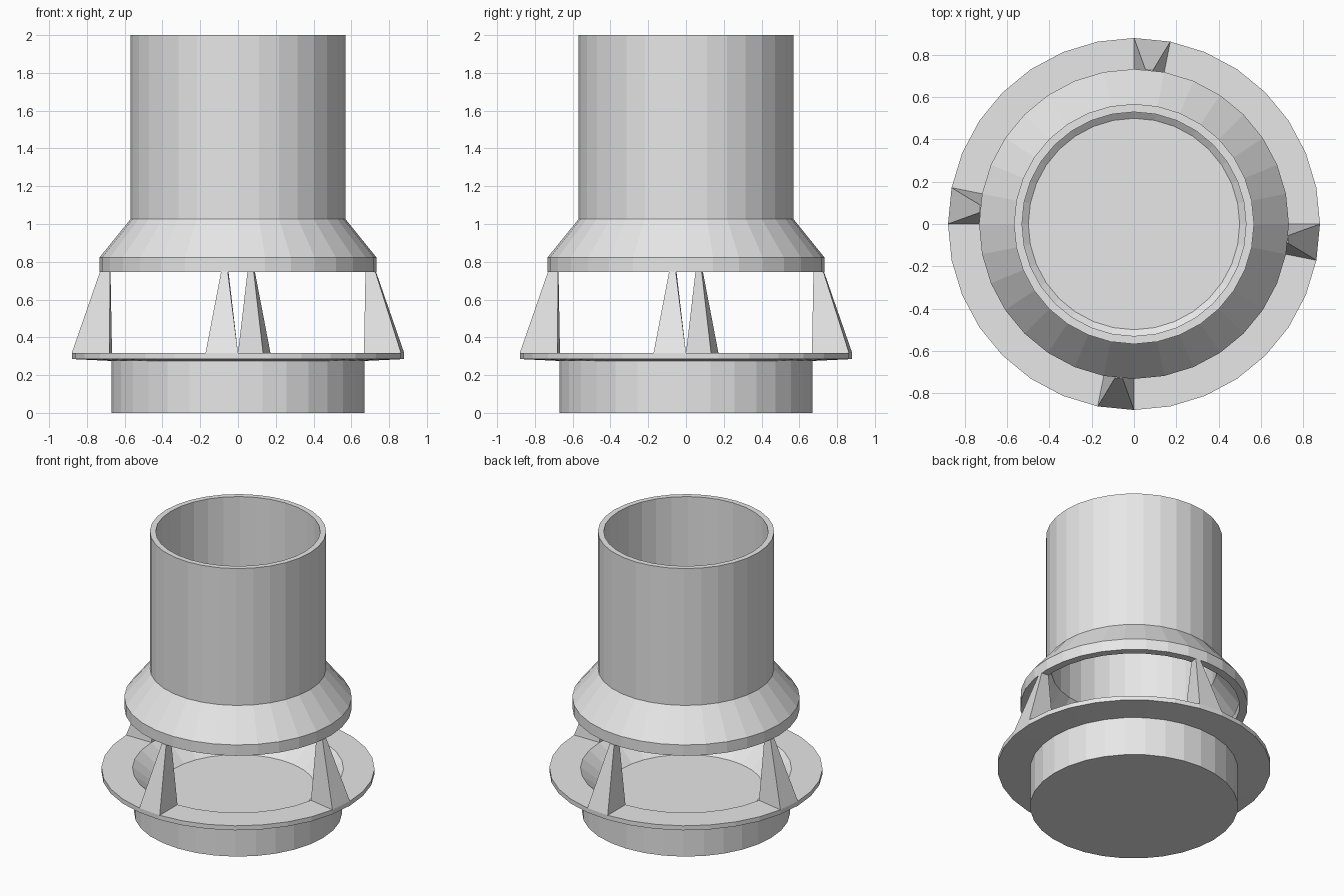
import bpy
from math import sin, cos, radians, tau

SIDES = 32
STEP = tau / SIDES

cube = bpy.data.objects.get("Cube")
if cube:
    bpy.data.objects.remove(cube)

grey = bpy.data.materials.new("light grey")
grey.use_nodes = True
colour = (0.8, 0.8, 0.8, 1)
grey.diffuse_color = colour
grey.node_tree.nodes["Principled BSDF"].inputs["Base Color"].default_value = colour


def ring_point(radius, angle, z):
    """Point at an angle measured clockwise from the back."""
    return (radius * sin(angle), radius * cos(angle), z)


def add_object(name, verts, faces):
    mesh = bpy.data.meshes.new(name)
    mesh.from_pydata(verts, [], faces)
    mesh.materials.append(grey)
    obj = bpy.data.objects.new(name, mesh)
    bpy.context.collection.objects.link(obj)
    return obj


def lathe(name, profile, closed):
    """Spin a profile, given counter-clockwise; an open one gets end caps."""
    n = len(profile)
    verts = [ring_point(r, i * STEP, z) for i in range(SIDES) for r, z in profile]
    faces = []
    for i in range(SIDES):
        a, b = i * n, (i + 1) % SIDES * n
        for j in range(n if closed else n - 1):
            k = (j + 1) % n
            faces.append((a + j, a + k, b + k, b + j))
    if not closed:
        faces.append([i * n for i in range(SIDES)])
        faces.append([i * n + n - 1 for i in reversed(range(SIDES))])
    return add_object(name, verts, faces)


# Base cup with a wide flange and a shallow tapered bowl
lathe("base_cup", [(0.67, 0), (0.67, 0.275), (0.88, 0.285), (0.88, 0.317),
                   (0.68, 0.317), (0.5, 0.18)], closed=False)

# Open tube that flares into a collar
lathe("tube_and_collar", [(0.68, 0.746), (0.733, 0.746), (0.733, 0.823),
                          (0.568, 1.027), (0.568, 2), (0.53, 2),
                          (0.53, 1.0), (0.68, 0.805)], closed=True)

# Four tapered legs, each standing on one segment of the flange
mid, half_top = STEP / 2, radians(1.4)
for i, side in enumerate(("back", "left", "front", "right")):
    turn = i * tau / 4
    bottom = [(0.88, 0), (0.88, STEP), (0.68, STEP), (0.68, 0)]
    top = [(0.733, mid - half_top), (0.733, mid + half_top),
           (0.68, mid + half_top), (0.68, mid - half_top)]
    verts = [ring_point(r, turn + a, 0.317) for r, a in bottom]
    verts += [ring_point(r, turn + a, 0.746) for r, a in top]
    faces = [(0, 1, 2, 3), (7, 6, 5, 4)]
    faces += [(j, j + 4, (j + 1) % 4 + 4, (j + 1) % 4) for j in range(4)]
    add_object(side + "_leg", verts, faces)
